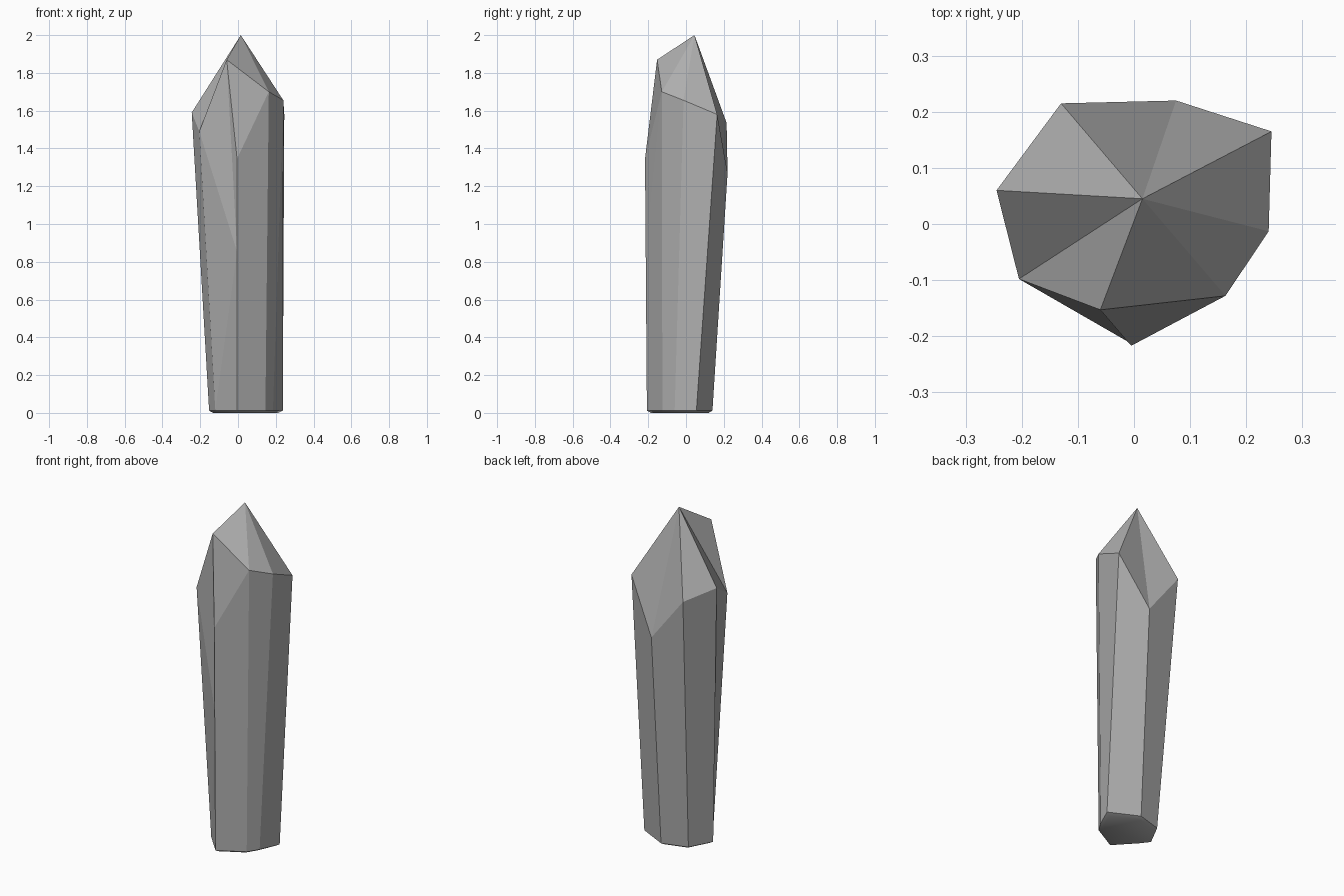
import bpy, bmesh
from mathutils import Vector

if "Cube" in bpy.data.objects:
    bpy.data.objects.remove(bpy.data.objects["Cube"])

# facet corners where the shaft meets the tip, counter-clockwise from above
shoulder = [(-0.245, 0.06, 1.59), (-0.205, -0.098, 1.49), (-0.005, -0.217, 1.345),
            (0.163, -0.128, 1.70), (0.24, -0.013, 1.655), (0.245, 0.165, 1.58),
            (0.075, 0.22, 1.27), (-0.13, 0.215, 1.535)]
# matching corners of the narrower base
base = [(-0.153, -0.038), (-0.12, -0.081), (-0.004, -0.207), (0.145, -0.125),
        (0.185, -0.06), (0.237, 0.055), (0.067, 0.14), (-0.083, 0.096)]

bm = bmesh.new()
top = [bm.verts.new(p) for p in shoulder]
bot = [bm.verts.new((x, y, 0.012)) for x, y in base]
apex = bm.verts.new((0.015, 0.045, 2.0))
crest = bm.verts.new((-0.06, -0.153, 1.87))
n = len(top)

# point on the front edge where the left front facet runs out
notch = bm.verts.new(bot[2].co.lerp(top[2].co, 0.63))

# shaft sides
for i in range(n):
    j = (i + 1) % n
    if i == 1:
        bm.faces.new((top[1], bot[1], notch))
        bm.faces.new((bot[1], bot[2], notch))
    elif i == 2:
        bm.faces.new((notch, bot[2], bot[3], top[3]))
        bm.faces.new((top[2], notch, top[3]))
    else:
        bm.faces.new((top[i], bot[i], bot[j], top[j]))

# tip facets meeting at the apex, with the front corner cut below the crest
rim = [crest if i == 2 else v for i, v in enumerate(top)]
for i in range(n):
    bm.faces.new((apex, rim[i], rim[(i + 1) % n]))
bm.faces.new((crest, top[1], notch))
bm.faces.new((crest, notch, top[2]))
bm.faces.new((crest, top[2], top[3]))

# slightly domed underside, smooth inside a sharp outer edge
mid = Vector((0.03, -0.03, 0))
low = [bm.verts.new((mid.x + (x - mid.x) * 0.88, mid.y + (y - mid.y) * 0.88, 0))
       for x, y in base]
under = [bm.faces.new(low[::-1])]
for i in range(n):
    j = (i + 1) % n
    under.append(bm.faces.new((bot[i], low[i], low[j], bot[j])))
for f in under:
    f.smooth = True
for i in range(n):
    bm.edges.get((bot[i], bot[(i + 1) % n])).smooth = False
bmesh.ops.recalc_face_normals(bm, faces=bm.faces[:])

mesh = bpy.data.meshes.new("crystal")
bm.to_mesh(mesh)
bm.free()

# dark grey stone
stone = bpy.data.materials.new("dark_stone")
stone.diffuse_color = (0.43, 0.43, 0.43, 1)
stone.use_nodes = True
stone.node_tree.nodes["Principled BSDF"].inputs["Base Color"].default_value = stone.diffuse_color
mesh.materials.append(stone)
bpy.context.collection.objects.link(bpy.data.objects.new("crystal", mesh))
